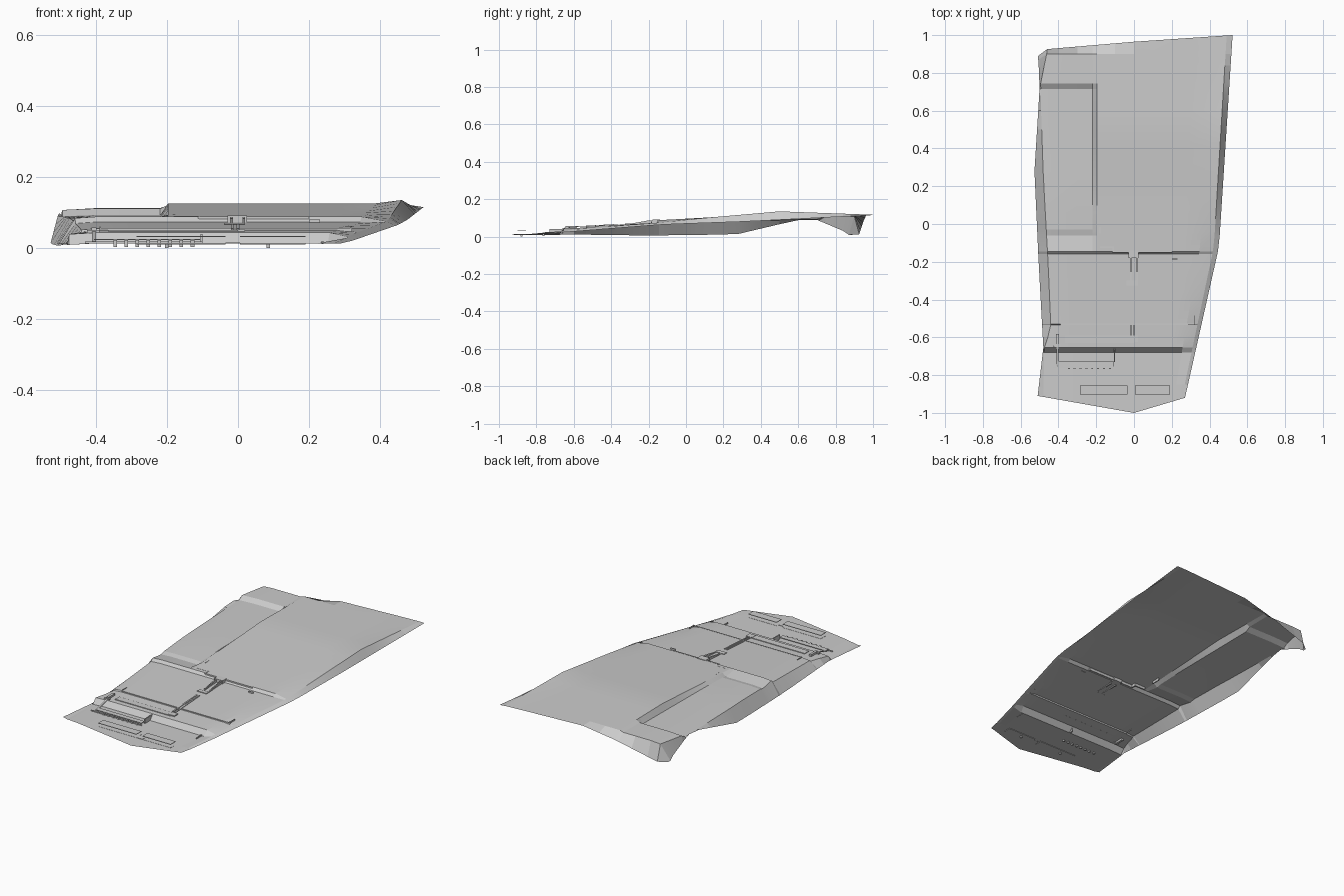
import bpy, bmesh

if "Cube" in bpy.data.objects:
    bpy.data.objects.remove(bpy.data.objects["Cube"])


def lerp(table, t):
    if t <= table[0][0]:
        return table[0][1]
    for (a, va), (b, vb) in zip(table, table[1:]):
        if t <= b:
            return va + (vb - va) * (t - a) / (b - a)
    return table[-1][1]


# Outline: x of the left and right borders along y, y of front and back borders along x
LEFT = [(-.91, -.51), (-.655, -.48), (-.2, -.505), (.28, -.527), (.6, -.507), (.72, -.5), (.9, -.507)]
RIGHT = [(-.92, .27), (-.12, .45), (1, .522)]
FRONT = [(-.51, -.91), (0, -1), (.27, -.92)]
BACK = [(-.507, .89), (-.47, .925), (0, .965), (.52, 1)]
INNER_LEFT = [(-.91, -.48), (-.655, -.475), (-.55, -.44), (-.2, -.455), (.25, -.48), (.6, -.492), (.75, -.494), (.91, -.46)]

# Height profiles along y
MAIN = [(-.68, .013), (-.655, .043), (-.535, .049), (-.53, .055), (-.16, .073),
        (-.145, .088), (.15, .104), (.5, .125), (1, .118)]
WEST = [(-.06, .075), (-.03, .082), (.15, .088), (.715, .093), (.745, .111), (1, .113)]
LEFT_Z = [(-.66, .012), (-.2, .006), (.27, .012), (.6, .09), (.68, .098), (.89, .01)]
RIDGE_Z = [(-.8, .013), (-.6, .038), (-.12, .077), (.1, .1), (.5, .135), (1, .117)]
RIGHT_Z = [(-.8, .012), (-.12, .065), (.3, .08), (1, .115)]


def ground(x, y):
    z = lerp(MAIN, y)
    if y > -.1:
        f = min(1, max(0, (-.198 - x) / .02))
        z += (lerp(WEST, y) - z) * f
    return z


def terrain():
    rows = [-1, -.85, -.68, -.655, -.6, -.535, -.53, -.4, -.28, -.16, -.145, -.06, -.03,
            .06, .15, .28, .4, .5, .6, .68, .715, .745, .84, .9, 1]
    west = [-.4, -.3, -.219, -.197, -.1, 0]
    east = [.2, .4, .6, .78]
    bm = bmesh.new()
    grid = []
    for y in rows:
        lo, hi = lerp(LEFT, y), lerp(RIGHT, y)
        inner = lerp(INNER_LEFT, y)
        line = [(lo, lerp(LEFT_Z, y)), (inner, ground(inner, y) - .004)]
        line += [(x, ground(x, y)) for x in west]
        line += [(hi * k, ground(hi * k, y)) for k in east]
        line += [(hi * .94, lerp(RIDGE_Z, y)), (hi, lerp(RIGHT_Z, y))]
        verts = []
        for x, z in line:
            yy = y
            if y == rows[0]:
                yy = lerp(FRONT, x)
            elif y == rows[-1]:
                yy = lerp(BACK, x)
                z = min(z, lerp([(-.47, .01), (-.2, .08), (0, .118)], x))
            elif y > .85:
                yy = min(y, lerp(BACK, x) - .02)
            verts.append(bm.verts.new((x, yy, z)))
        grid.append(verts)
    for a, b in zip(grid, grid[1:]):
        for i in range(len(a) - 1):
            bm.faces.new((a[i], a[i + 1], b[i + 1], b[i]))
    me = bpy.data.meshes.new("terrain")
    bm.to_mesh(me)
    bm.free()
    ob = bpy.data.objects.new("terrain", me)
    bpy.context.collection.objects.link(ob)
    bpy.ops.object.select_all(action='DESELECT')
    ob.select_set(True)
    bpy.context.view_layer.objects.active = ob
    bpy.ops.object.shade_smooth_by_angle(angle=.15)


def block(name, x0, x1, y0, y1, z0, z1, drop=0):
    """Box; drop lowers the front end to make a ramp."""
    bm = bmesh.new()
    bmesh.ops.create_cube(bm, size=1)
    for v in bm.verts:
        x, y, z = v.co
        v.co = (x1 if x > 0 else x0, y1 if y > 0 else y0,
                (z1 if z > 0 else z0) - (drop if y < 0 else 0))
    me = bpy.data.meshes.new(name)
    bm.to_mesh(me)
    bm.free()
    bpy.context.collection.objects.link(bpy.data.objects.new(name, me))


terrain()

# Front pavilions: floor, floating roof and foundation posts
for x0, x1 in ((-.285, -.035), (.005, .19)):
    block("pavilion_floor", x0, x1, -.902, -.855, .01, .014)
    block("pavilion_roof", x0, x1, -.902, -.855, .031, .034)
block("pavilion_link", -.035, .005, -.902, -.868, .012, .015)
for x in (-.2, .085):
    block("pavilion_post", x - .005, x + .005, -.885, -.875, .0, .012)

# Lower terrace below the bank with a row of posts
block("terrace_deck", -.405, -.105, -.755, -.725, .022, .025)
block("terrace_edge", -.43, -.1, -.762, -.755, .013, .018)
for i in range(8):
    x = -.345 + i * .031
    block("terrace_post", x - .005, x + .005, -.767, -.757, .003, .023)
block("terrace_side_wall", -.106, -.1, -.73, -.66, .013, .04)
block("terrace_stair", -.41, -.4, -.75, -.65, .043, .046, .028)

# Upper terrace on top of the bank
block("upper_deck", -.365, .0, -.63, -.59, .046, .05)
block("tower", -.412, -.398, -.645, -.582, .035, .057)
block("tower_base", -.425, -.39, -.65, -.635, .04, .05)
block("path_landing", -.02, .02, -.625, -.59, .046, .052)

# Low retaining wall with short returns
block("retaining_wall", -.39, .32, -.534, -.528, .046, .056)
for x in (-.39, .317):
    block("wall_return", x, x + .003, -.53, -.485, .052, .06)
block("bank_return", .235, .24, -.73, -.68, .011, .02)

# Central path and twin stairs up to the plateau
for x in (-.02, -.004):
    block("path_strip", x, x + .008, -.59, -.36, .065, .068, .013)
block("path_platform", -.04, .02, -.325, -.3, .066, .07)
for x in (-.022, .012):
    for i in range(8):
        y = -.3 + i * .015
        block("stair_step", x, x + .008, y, y + .015, .065, .07 + i * .0025)
block("stair_head", -.03, .025, -.18, -.14, .07, .091)

# Stepped plateau edge walls
block("plateau_wall", -.11, .2, -.152, -.146, .072, .089)
block("plateau_wall_corner", -.113, -.107, -.15, -.12, .072, .09)
block("plateau_wall_west", -.18, -.107, -.126, -.12, .074, .09)
block("plateau_wall_end", -.183, -.177, -.05, 0, .08, .095)
block("plateau_wall_east", .2, .23, -.188, -.182, .07, .08)
